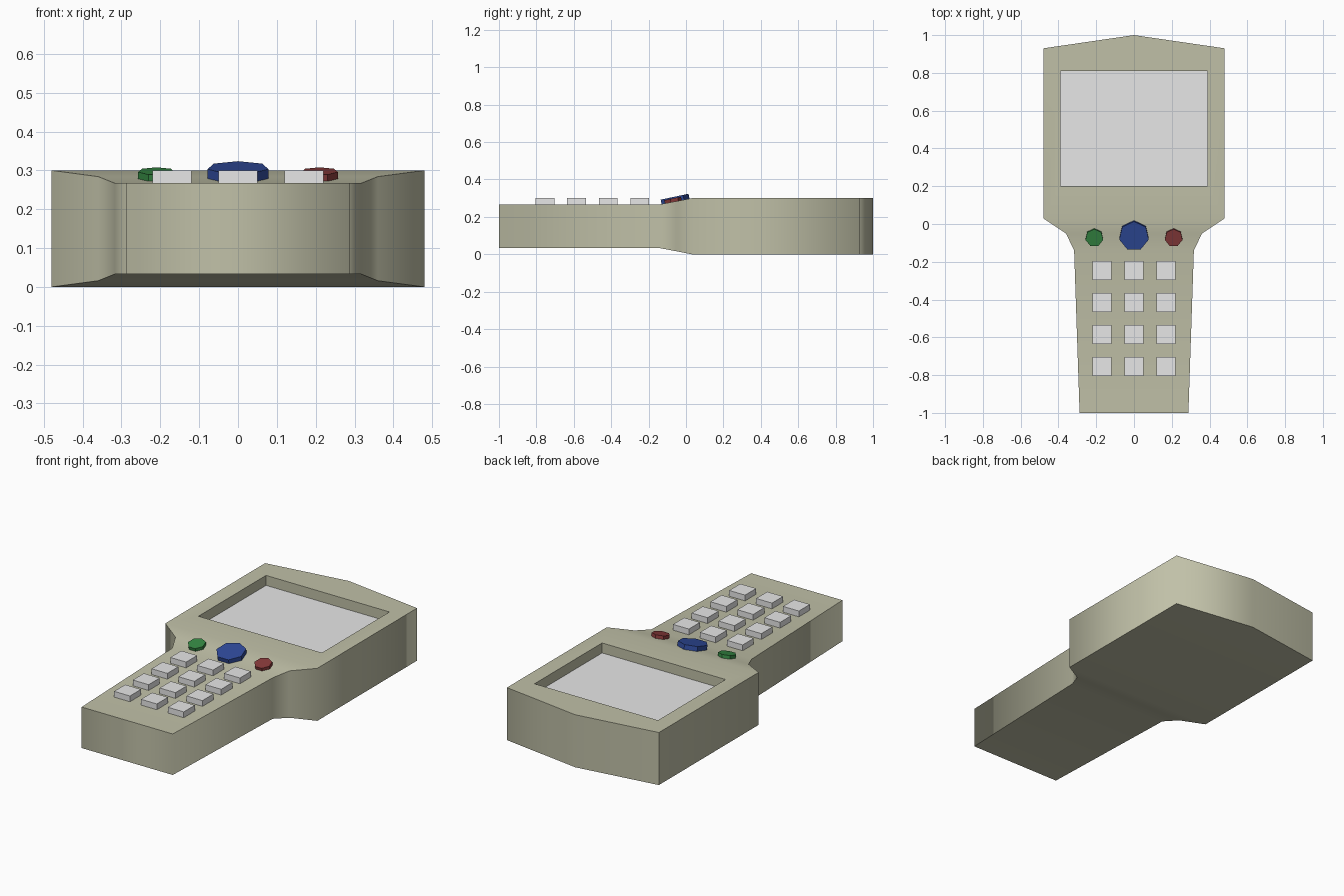
import bpy, bmesh, math
from mathutils import Matrix

if "Cube" in bpy.data.objects:
    bpy.data.objects.remove(bpy.data.objects["Cube"])


def material(name, rgb):
    m = bpy.data.materials.new(name)
    m.use_nodes = True
    m.diffuse_color = (*rgb, 1)
    m.node_tree.nodes["Principled BSDF"].inputs["Base Color"].default_value = (*rgb, 1)
    return m


BEIGE = material("khaki_beige", (0.53, 0.53, 0.39))
GREY = material("light_grey", (0.80, 0.80, 0.80))
BLUE = material("dark_blue", (0.028, 0.068, 0.32))
GREEN = material("green", (0.035, 0.24, 0.055))
RED = material("dull_red", (0.24, 0.042, 0.042))


def make_object(name, bm, mat):
    mesh = bpy.data.meshes.new(name)
    bm.to_mesh(mesh)
    bm.free()
    mesh.materials.append(mat)
    obj = bpy.data.objects.new(name, mesh)
    bpy.context.collection.objects.link(obj)
    return obj


def box(name, centre, size, mat):
    bm = bmesh.new()
    bmesh.ops.create_cube(bm, size=1, matrix=Matrix.Translation(centre) @ Matrix.Diagonal((*size, 1)))
    return make_object(name, bm, mat)


def round_button(name, x, y, top, radius, mat, thickness=0.036, tilt=12):
    # seven-sided disc lying on the sloped shoulder, one corner pointing back
    bm = bmesh.new()
    spin = Matrix.Rotation(math.pi / 2, 4, "Z")
    drop = Matrix.Translation((0, 0, -thickness / 2))
    lean = Matrix.Rotation(math.radians(tilt), 4, "X")
    bmesh.ops.create_cone(bm, cap_ends=True, segments=7, radius1=radius, radius2=radius,
                          depth=thickness)
    # point the first corner along +y whatever its starting angle
    v = bm.verts[:][0].co
    spin = Matrix.Rotation(math.pi / 2 - math.atan2(v.y, v.x), 4, "Z")
    bmesh.ops.transform(bm, matrix=Matrix.Translation((x, y, top)) @ lean @ drop @ spin,
                        verts=bm.verts)
    return make_object(name, bm, mat)


# Casing: cross-sections from head to handle (half width, y, inset of top and bottom)
SECTIONS = [(0.48, 0.93, 0), (0.48, 0.03, 0), (0.36, -0.05, 0.016),
            (0.317, -0.14, 0.033), (0.288, -1.0, 0.033)]
HEIGHT = 0.30
FLOOR = 0.24
SCREEN_X, SCREEN_LOW, SCREEN_HIGH = 0.39, 0.20, 0.81

bm = bmesh.new()
rings = []
for w, y, d in SECTIONS:
    rings.append([bm.verts.new(p) for p in ((-w, y, d), (w, y, d),
                                            (w, y, HEIGHT - d), (-w, y, HEIGHT - d))])
apex_low = bm.verts.new((0, 1, 0))
apex_high = bm.verts.new((0, 1, HEIGHT))

for i, (a, b) in enumerate(zip(rings, rings[1:])):
    for k in range(4):
        if i == 0 and k == 2:
            continue  # head top is built around the screen recess
        n = (k + 1) % 4
        bm.faces.new((a[k], a[n], b[n], b[k]))
bm.faces.new(rings[-1])

# Pointed head end
a = rings[0]
bm.faces.new((a[0], a[1], apex_low))
bm.faces.new((a[3], a[2], apex_high))
bm.faces.new((a[0], apex_low, apex_high, a[3]))
bm.faces.new((a[1], apex_low, apex_high, a[2]))

# Screen recess
corners = [(-SCREEN_X, SCREEN_HIGH), (SCREEN_X, SCREEN_HIGH),
           (SCREEN_X, SCREEN_LOW), (-SCREEN_X, SCREEN_LOW)]
outer = [rings[0][3], rings[0][2], rings[1][2], rings[1][3]]
rim = [bm.verts.new((x, y, HEIGHT)) for x, y in corners]
base = [bm.verts.new((x, y, FLOOR)) for x, y in corners]
for k in range(4):
    n = (k + 1) % 4
    bm.faces.new((outer[k], outer[n], rim[n], rim[k]))
    bm.faces.new((rim[k], rim[n], base[n], base[k]))
bm.faces.new(base)
bmesh.ops.recalc_face_normals(bm, faces=bm.faces)

# Side walls flow round smoothly; rims, recess and one head corner stay crisp
recess = set(rim + base)
for f in bm.faces:
    f.smooth = True
for e in bm.edges:
    p, q = e.verts
    upright = (p.co - q.co).xy.length < 1e-4
    crisp_corner = p in rings[0] and p.co.x < 0
    wall_seam = upright and p not in recess and not crisp_corner
    e.smooth = wall_seam or e.calc_face_angle(0) < math.radians(35)
make_object("casing", bm, BEIGE)

# Screen
box("screen", (0, (SCREEN_LOW + SCREEN_HIGH) / 2, FLOOR),
    (2 * SCREEN_X, SCREEN_HIGH - SCREEN_LOW, 0.006), GREY)

# Keypad
for row in range(4):
    for col in range(3):
        box(f"key_{row + 1}_{col + 1}", (0.17 * (col - 1), -0.247 - 0.169 * row, 0.28),
            (0.1, 0.1, 0.04), GREY)

# Control buttons
round_button("main_button", 0, -0.065, 0.307, 0.08, BLUE)
round_button("green_button", -0.21, -0.074, 0.298, 0.048, GREEN)
round_button("red_button", 0.21, -0.074, 0.298, 0.048, RED)
